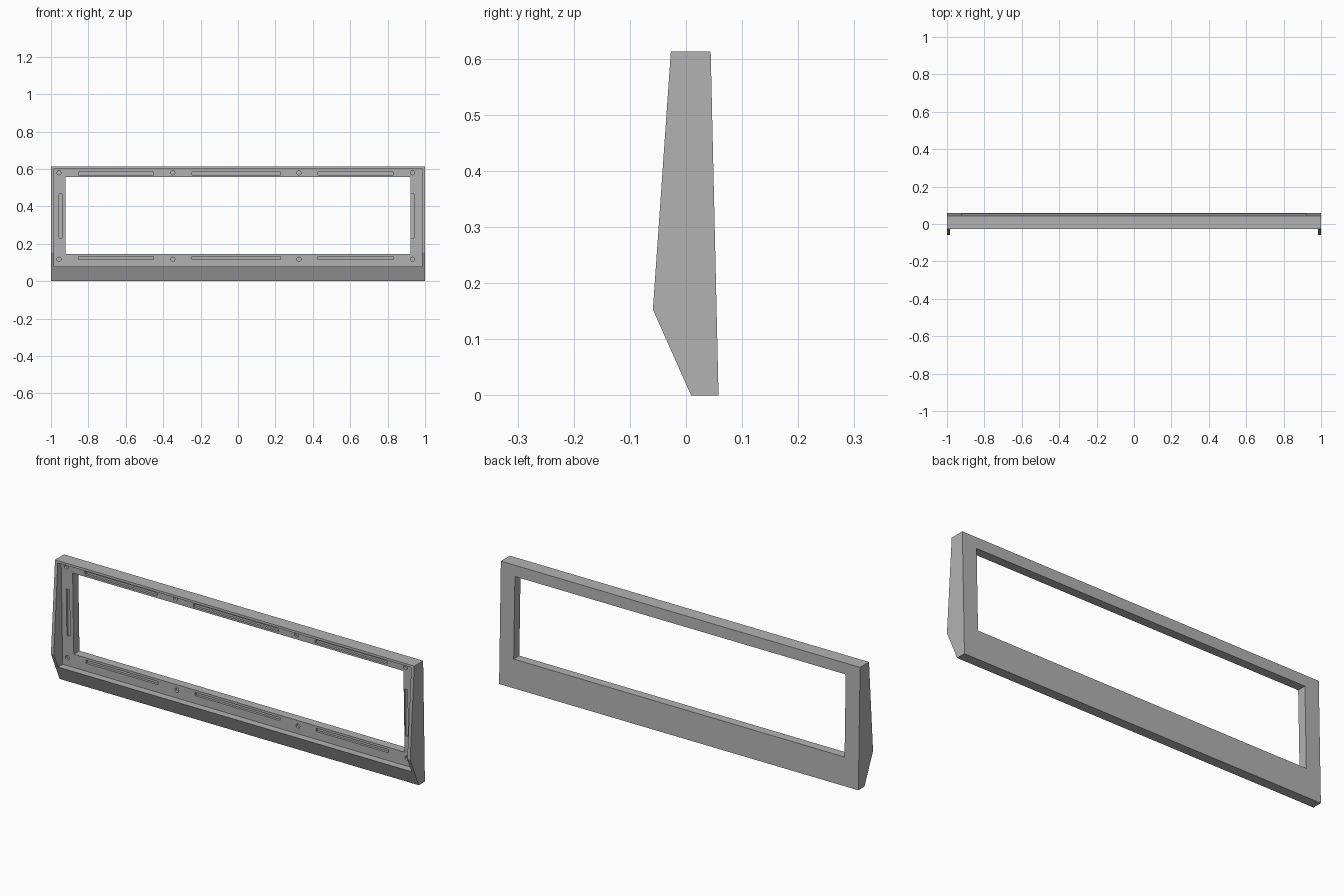
import bpy
import bmesh
from math import radians
from mathutils import Matrix

cube = bpy.data.objects.get("Cube")
if cube:
    bpy.data.objects.remove(cube, do_unlink=True)

grey = bpy.data.materials.new("plain grey")
grey.use_nodes = True
grey.diffuse_color = (0.45, 0.45, 0.45, 1)
grey.node_tree.nodes["Principled BSDF"].inputs["Base Color"].default_value = grey.diffuse_color


def make_object(name, bm):
    bmesh.ops.recalc_face_normals(bm, faces=bm.faces)
    mesh = bpy.data.meshes.new(name)
    bm.to_mesh(mesh)
    bm.free()
    mesh.materials.append(grey)
    obj = bpy.data.objects.new(name, mesh)
    bpy.context.collection.objects.link(obj)
    return obj


def prism(name, profile, half_width):
    """Extrude a (y, z) profile along x."""
    bm = bmesh.new()
    face = bm.faces.new([bm.verts.new((-half_width, y, z)) for y, z in profile])
    side = bmesh.ops.extrude_face_region(bm, geom=[face])
    verts = [v for v in side["geom"] if isinstance(v, bmesh.types.BMVert)]
    bmesh.ops.translate(bm, verts=verts, vec=(2 * half_width, 0, 0))
    return make_object(name, bm)


def cut(target, cutter):
    cutter.hide_render = True
    mod = target.modifiers.new("cut", "BOOLEAN")
    mod.operation = "DIFFERENCE"
    mod.solver = "EXACT"
    mod.object = cutter
    bpy.context.view_layer.update()
    graph = bpy.context.evaluated_depsgraph_get()
    mesh = bpy.data.meshes.new_from_object(target.evaluated_get(graph))
    target.modifiers.clear()
    target.data = mesh
    bpy.data.objects.remove(cutter, do_unlink=True)


def floor_y(z):
    """Depth of the recessed face, parallel to the sloping back."""
    return 0.013 - 0.023 * z


# Outer body
frame = prism("bezel_frame", [(-0.027, 0.613), (0.044, 0.613), (0.058, 0),
                              (0.009, 0), (-0.059, 0.153)], 1.0)

# Front recess leaving a thin rim
low, high = 0.077, 0.602
cut(frame, prism("recess_cutter", [(-0.2, low), (floor_y(low), low),
                                   (floor_y(high), high), (-0.2, high)], 0.984))

# Window opening
cut(frame, prism("window_cutter", [(-0.2, 0.145), (0.2, 0.145),
                                   (0.2, 0.557), (-0.2, 0.557)], 0.921))

# Shallow slots and screw holes in the recessed face
bm = bmesh.new()
DEPTH = 0.012


def slot(x0, x1, z0, z1):
    z = (z0 + z1) / 2
    back = floor_y(z) + DEPTH
    place = Matrix.Translation(((x0 + x1) / 2, back - 0.05, z))
    bmesh.ops.create_cube(bm, size=1, matrix=place @ Matrix.Diagonal((x1 - x0, 0.1, z1 - z0, 1)))


def hole(x, z):
    place = Matrix.Translation((x, floor_y(z) + DEPTH - 0.05, z))
    bmesh.ops.create_cone(bm, cap_ends=True, segments=24, radius1=0.011, radius2=0.011,
                          depth=0.1, matrix=place @ Matrix.Rotation(radians(90), 4, "X"))


for z in (0.125, 0.575):
    for x0, x1 in ((-0.853, -0.452), (-0.247, 0.227), (0.428, 0.83)):
        slot(x0, x1, z - 0.008, z + 0.008)
for x in (-0.949, 0.933):
    slot(x - 0.009, x + 0.009, 0.23, 0.467)
for x in (-0.957, -0.348, 0.326, 0.933):
    for z in (0.117, 0.579):
        hole(x, z)
cut(frame, make_object("detail_cutter", bm))
